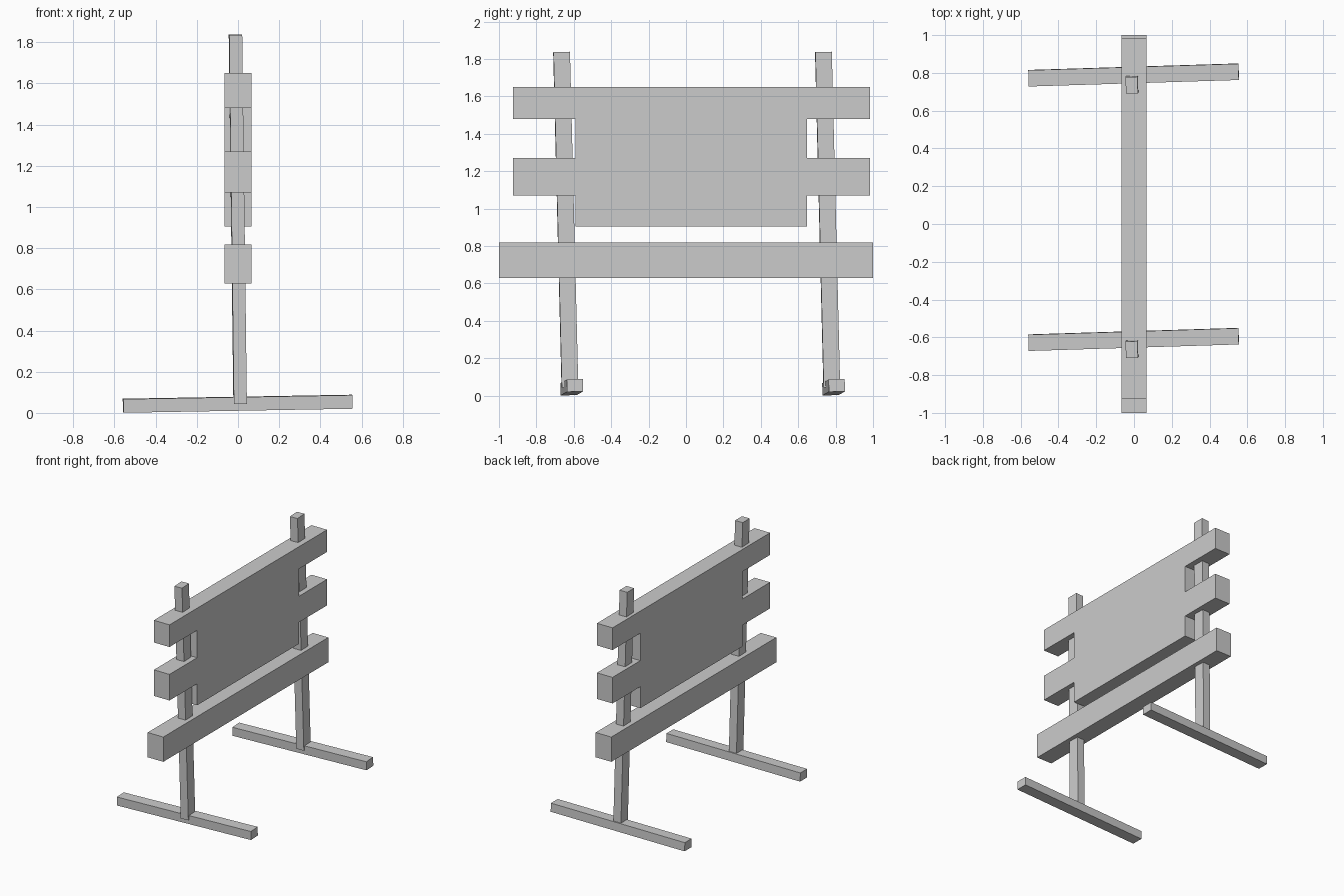
import bpy, bmesh
from mathutils import Matrix, Vector, Euler

if "Cube" in bpy.data.objects:
    bpy.data.objects.remove(bpy.data.objects["Cube"])


def finish(name, bm):
    bmesh.ops.recalc_face_normals(bm, faces=bm.faces)
    mesh = bpy.data.meshes.new(name)
    bm.to_mesh(mesh)
    bm.free()
    obj = bpy.data.objects.new(name, mesh)
    bpy.context.collection.objects.link(obj)
    return obj


def box(name, centre, size, tilt=(0, 0, 0)):
    bm = bmesh.new()
    matrix = (Matrix.Translation(centre) @ Euler(tilt).to_matrix().to_4x4()
              @ Matrix.Diagonal((*size, 1)))
    bmesh.ops.create_cube(bm, size=1, matrix=matrix)
    return finish(name, bm)


def slab(name, outline, half):
    # Extrude a (y, z) outline along x
    bm = bmesh.new()
    face = bm.faces.new([bm.verts.new((-half, y, z)) for y, z in outline])
    result = bmesh.ops.extrude_face_region(bm, geom=[face])
    verts = [g for g in result["geom"] if isinstance(g, bmesh.types.BMVert)]
    bmesh.ops.translate(bm, verts=verts, vec=(2 * half, 0, 0))
    return finish(name, bm)


# Sign board with rail ends standing out on both sides
L, R, l, r = -0.925, 0.985, -0.59, 0.648
slab("sign_board", [
    (L, 1.65), (L, 1.48), (l, 1.48), (l, 1.27), (L, 1.27), (L, 1.07),
    (l, 1.07), (l, 0.905), (r, 0.905), (r, 1.07), (R, 1.07), (R, 1.27),
    (r, 1.27), (r, 1.48), (R, 1.48), (R, 1.65)], 0.066)

# Lower beam
box("lower_beam", (0, 0, 0.723), (0.132, 2.0, 0.19))

# Two slightly leaning posts, each on a long foot
for side, y in (("front", 0.0), ("back", 1.4)):
    bottom = Vector((0.011, -0.621 + y, 0.045))
    top = Vector((-0.013, -0.665 + y, 1.837))
    box(side + "_post", (bottom + top) / 2,
        (0.063, 0.088, (top - bottom).length), (0.0245, -0.0134, 0.031))
    box(side + "_foot", (-0.002, -0.611 + y, 0.0445),
        (1.113, 0.086, 0.066), (0.026, -0.0175, 0.031))
